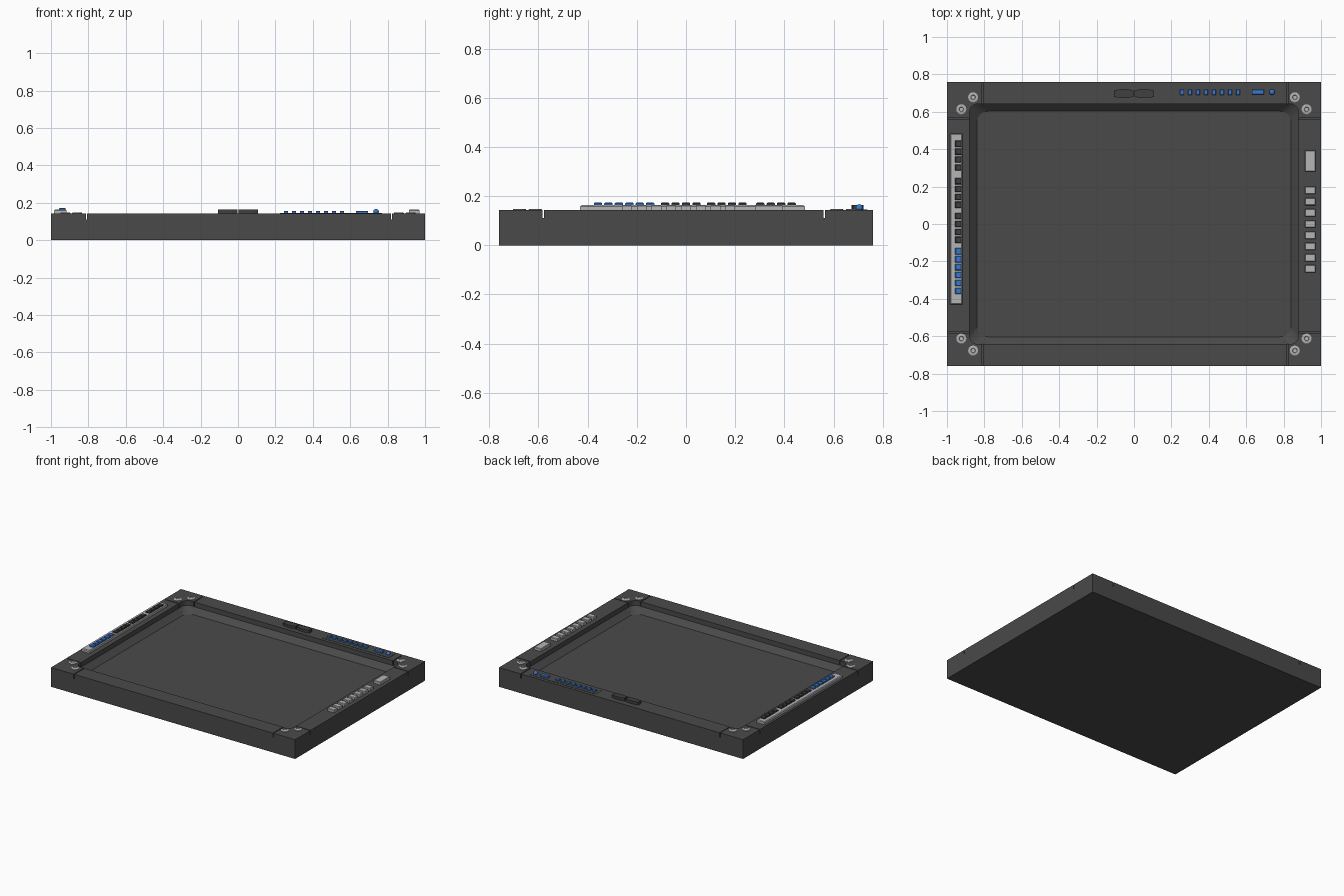
import bpy, bmesh, math

if "Cube" in bpy.data.objects:
    bpy.data.objects.remove(bpy.data.objects["Cube"])

def material(name, rgb):
    m = bpy.data.materials.new(name)
    m.diffuse_color = (*rgb, 1)
    m.use_nodes = True
    m.node_tree.nodes["Principled BSDF"].inputs["Base Color"].default_value = m.diffuse_color
    return m

CASE = material("charcoal case", (0.068, 0.068, 0.068))
DARK = material("dark button", (0.05, 0.05, 0.05))
GREY = material("light grey", (0.46, 0.46, 0.46))
BLUE = material("blue button", (0.04, 0.19, 0.62))
TOP = 0.143

def finish(name, bm, mat):
    bmesh.ops.recalc_face_normals(bm, faces=bm.faces)
    me = bpy.data.meshes.new(name)
    bm.to_mesh(me)
    bm.free()
    me.materials.append(mat)
    ob = bpy.data.objects.new(name, me)
    bpy.context.collection.objects.link(ob)
    return ob

def loft(name, loops, mat):
    """Skin a stack of equal-length point loops and cap both ends."""
    bm = bmesh.new()
    rings = [[bm.verts.new(p) for p in loop] for loop in loops]
    for a, b in zip(rings, rings[1:]):
        for i in range(len(a)):
            j = (i + 1) % len(a)
            bm.faces.new((a[i], a[j], b[j], b[i]))
    bm.faces.new(rings[0][::-1])
    bm.faces.new(rings[-1])
    return finish(name, bm, mat)

def rect(x0, x1, y0, y1, z):
    return [(x0, y0, z), (x1, y0, z), (x1, y1, z), (x0, y1, z)]

def box(name, x0, x1, y0, y1, z0, z1, mat, taper=0.0):
    """Box, optionally with a chamfered top edge."""
    loops = [rect(x0, x1, y0, y1, z0)]
    if taper:
        loops.append(rect(x0, x1, y0, y1, z1 - taper))
    loops.append(rect(x0 + taper, x1 - taper, y0 + taper, y1 - taper, z1))
    return loft(name, loops, mat)

def round_rect(hx, hy, r, z, n=6):
    pts = []
    for k, (sx, sy) in enumerate([(1, 1), (-1, 1), (-1, -1), (1, -1)]):
        for i in range(n + 1):
            a = math.pi / 2 * (k + i / n)
            pts.append((sx * (hx - r) + r * math.cos(a), sy * (hy - r) + r * math.sin(a), z))
    return pts

def cut(target, cutter):
    mod = target.modifiers.new("cut", 'BOOLEAN')
    mod.operation = 'DIFFERENCE'
    mod.solver = 'EXACT'
    mod.object = cutter
    bpy.context.view_layer.objects.active = target
    bpy.ops.object.modifier_apply(modifier=mod.name)
    bpy.data.objects.remove(cutter)

# case: slab with a tray that has a short upright wall, a sloped edge and a flat floor
case = box("case", -1, 1, -0.76, 0.76, 0, TOP, CASE)
cut(case, loft("tray_cutter", [round_rect(0.84, 0.603, 0.06, 0.07),
                               round_rect(0.88, 0.642, 0.045, 0.108),
                               round_rect(0.88, 0.642, 0.045, 0.2)], CASE))

# seams that mark off the corner blocks
W = 0.003
for x in (-0.811, 0.82):
    for y0, y1 in ((0.62, 0.8), (-0.8, -0.62)):
        cut(case, box("seam_cutter", x - W, x + W, y0, y1, 0.11, 0.2, CASE))
for y in (-0.581, 0.563):
    for x0, x1 in ((-1.1, -0.86), (0.86, 1.1)):
        cut(case, box("seam_cutter", x0, x1, y - W, y + W, 0.11, 0.2, CASE))

# two screws on each corner block, with a sunken socket
def circle(x, y, r, z, n=16):
    return [(x + r * math.cos(2 * math.pi * i / n), y + r * math.sin(2 * math.pi * i / n), z)
            for i in range(n)]

for sx in (-1, 1):
    for sy in (-1, 1):
        for px, py in ((0.86, 0.677), (0.923, 0.613)):
            x, y = sx * px, sy * py
            loft("screw", [circle(x, y, 0.027, TOP - 0.005), circle(x, y, 0.027, TOP + 0.003),
                           circle(x, y, 0.023, TOP + 0.005), circle(x, y, 0.013, TOP + 0.005),
                           circle(x, y, 0.011, TOP + 0.001)], GREY)

# left strip with its rows of keys
box("left_strip", -0.983, -0.916, -0.43, 0.483, TOP - 0.005, 0.163, GREY, 0.005)
for first, count, mat in ((0.302, 4, DARK), (0.102, 4, DARK), (-0.085, 4, DARK), (-0.358, 6, BLUE)):
    for i in range(count):
        y = first + i * 0.0425
        box("left_key", -0.956, -0.922, y - 0.017, y + 0.017, 0.158, 0.173, mat, 0.003)

# right column: one large key and eight small ones
box("right_large_key", 0.914, 0.97, 0.28, 0.392, TOP - 0.005, 0.163, GREY, 0.003)
for i in range(8):
    y = 0.18 - i * 0.06
    box("right_key", 0.914, 0.97, y - 0.02, y + 0.02, TOP - 0.005, 0.163, GREY, 0.003)

# back panel plate with blue keys, a wide key and a round lamp
box("back_panel", 0.225, 0.77, 0.666, 0.738, TOP - 0.004, TOP + 0.002, CASE)
for i in range(8):
    x = 0.257 + i * 0.0427
    box("back_key", x - 0.011, x + 0.011, 0.69, 0.719, TOP, 0.156, BLUE, 0.002)
box("back_wide_key", 0.63, 0.695, 0.692, 0.718, TOP, 0.156, BLUE, 0.002)
bm = bmesh.new()
bmesh.ops.create_uvsphere(bm, u_segments=16, v_segments=10, radius=0.015)
bmesh.ops.translate(bm, verts=bm.verts, vec=(0.738, 0.705, 0.152))
for f in bm.faces:
    f.smooth = True
finish("round_lamp", bm, BLUE)

# pair of tapered rocker buttons at the back centre
half = [(0.004, 0.016), (0.035, 0.024), (0.07, 0.024), (0.108, 0.017)]
outline = half + [(x, -y) for x, y in reversed(half)]
for s in (-1, 1):
    loft("rocker_button", [[(s * x, 0.697 + y, z) for x, y in outline]
                           for z in (TOP - 0.005, 0.163)], DARK)
